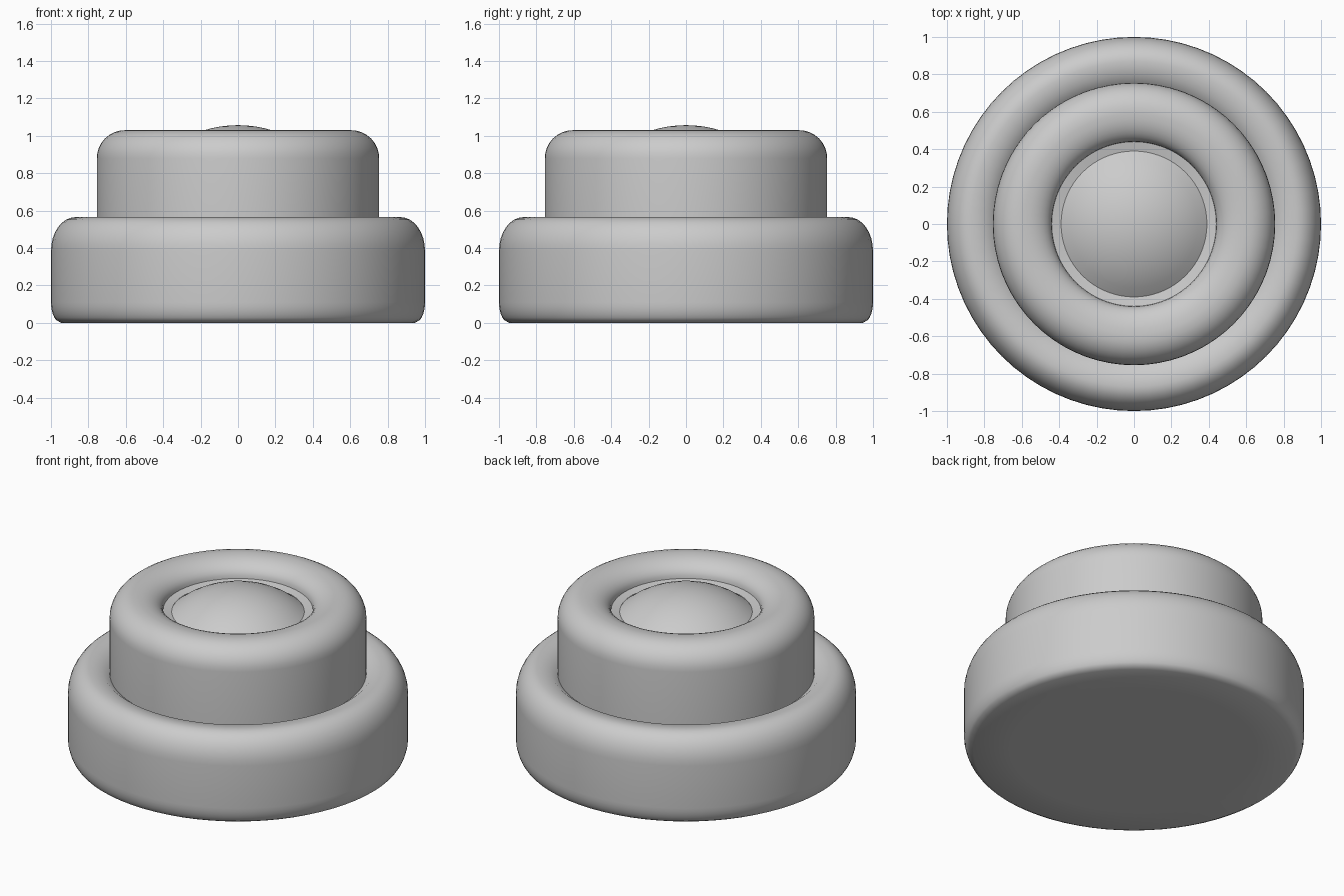
import bpy, bmesh
from math import sin, cos, pi, radians, sqrt

if "Cube" in bpy.data.objects:
    bpy.data.objects.remove(bpy.data.objects["Cube"])


def arc(cx, cz, rx, rz, a0, a1, n=8):
    """Elliptical arc of (radius, height) points, angles in degrees."""
    pts = []
    for i in range(n + 1):
        a = radians(a0 + (a1 - a0) * i / n)
        pts.append((cx + rx * cos(a), cz + rz * sin(a)))
    return pts


def lathe(name, profile, segments):
    """Spin a radius/height profile round the z axis; radius 0 makes a pole."""
    bm = bmesh.new()
    rings = []
    for r, z in profile:
        if r < 1e-5:
            rings.append([bm.verts.new((0, 0, z))] * segments)
        else:
            rings.append([bm.verts.new((r * cos(2 * pi * k / segments),
                                        r * sin(2 * pi * k / segments), z))
                          for k in range(segments)])
    for low, high in zip(rings, rings[1:]):
        for k in range(segments):
            j = (k + 1) % segments
            quad = [low[k], low[j], high[j], high[k]]
            bm.faces.new(list(dict.fromkeys(quad)))
    mesh = bpy.data.meshes.new(name)
    bm.to_mesh(mesh)
    bm.free()
    obj = bpy.data.objects.new(name, mesh)
    bpy.context.collection.objects.link(obj)
    bpy.ops.object.select_all(action='DESELECT')
    obj.select_set(True)
    bpy.context.view_layer.objects.active = obj
    bpy.ops.object.shade_smooth_by_angle(angle=radians(35))
    return obj


# Housing: flat underside, base, groove, upper collar and recessed floor
R, top, rim = 0.62, 1.057, 0.39
housing = [(0, 0), (0.48, 0), (0.72, 0), (0.945, 0)]
housing += arc(0.945, 0.11, 0.055, 0.11, -60, 0, 5)     # lower edge
housing += arc(0.87, 0.385, 0.13, 0.18, 0, 90)          # base shoulder
housing += [(0.80, 0.56), (0.755, 0.525)]               # shallow groove
housing += arc(0.605, 0.88, 0.15, 0.15, 0, 90)          # collar shoulder
housing += arc(0.59, 0.93, 0.15, 0.10, 90, 180)         # roll into the recess
housing += [(rim, 0.92)]
lathe("housing", housing, 72)

# Domed button filling the recess
dome = []
for i in range(9):
    r = rim * (1 - i / 8)
    dome.append((r, top - R + sqrt(R * R - r * r)))
lathe("button_dome", dome, 72)
